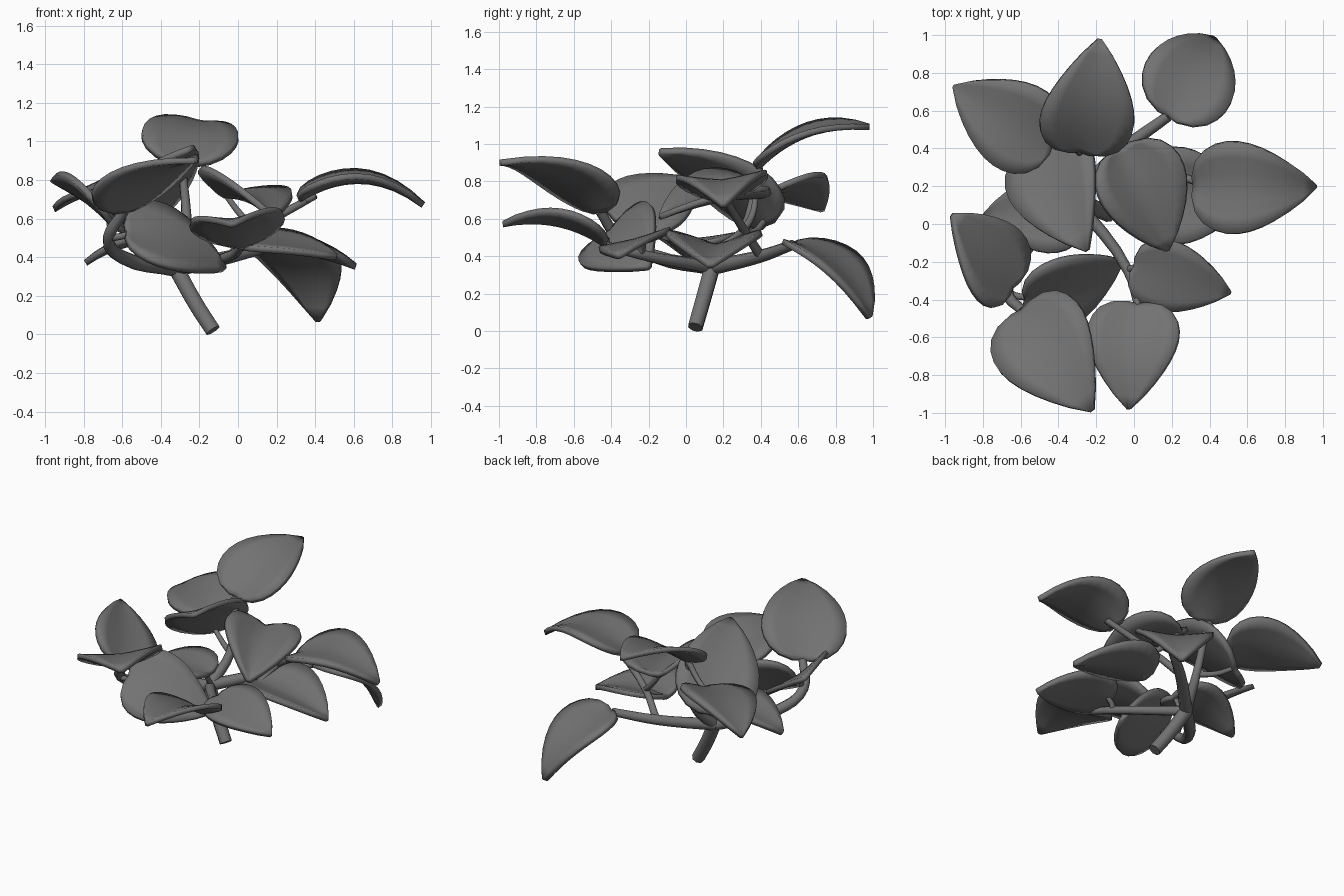
import bpy, bmesh, math
from mathutils import Vector

if "Cube" in bpy.data.objects:
    bpy.data.objects.remove(bpy.data.objects["Cube"])

joints = []  # points on the branches where leaf stalks can start
dark = bpy.data.materials.new("dark_grey")
dark.diffuse_color = (.17, .17, .17, 1)
dark.use_nodes = True
dark.node_tree.nodes["Principled BSDF"].inputs["Base Color"].default_value = dark.diffuse_color


def stem(name, pts, r0=.034, r1=.02):
    """Tapering round twig through the given points; returns its end."""
    cu = bpy.data.curves.new(name, 'CURVE')
    cu.dimensions = '3D'
    cu.bevel_depth = 1
    cu.bevel_resolution = 2
    cu.resolution_u = 4
    cu.use_fill_caps = True
    sp = cu.splines.new('BEZIER')
    sp.bezier_points.add(len(pts) - 1)
    for i, (bp, p) in enumerate(zip(sp.bezier_points, pts)):
        bp.co = p
        bp.radius = r0 + (r1 - r0) * i / (len(pts) - 1)
        bp.handle_left_type = bp.handle_right_type = 'AUTO'
    cu.materials.append(dark)
    ob = bpy.data.objects.new(name, cu)
    bpy.context.collection.objects.link(ob)
    joints.extend(Vector(p) for p in pts[1:])
    return pts[-1]


def leaf(name, base, tip, tilt=(0, 0), width=.49, arch=.06, fold=.03):
    """Ovate blade, arched along its length and folded along the midrib."""
    base, tip = Vector(base), Vector(tip)
    axis = tip - base
    along = axis.normalized()
    up = Vector((*tilt, 1))
    up = (up - along * up.dot(along)).normalized()
    side = up.cross(along)
    bm = bmesh.new()
    rows = []
    for i in range(12):
        t = (i / 11) ** 1.3
        w = max(.015, math.sin(math.pi * t ** .6)) ** .75
        w = max(w, .22 * (1 - 8 * t))
        row = []
        for j in range(7):
            v = j / 3 - 1
            lift = arch * 4 * t * (1 - t) + fold * w * abs(v) ** 1.3
            back = -.05 * abs(v) * w * (1 - t) ** 5
            row.append(bm.verts.new(base + axis * t + along * back
                                    + side * (v * w * width / 2) + up * lift))
        rows.append(row)
    for r, s in zip(rows, rows[1:]):
        for j in range(6):
            bm.faces.new((r[j], r[j + 1], s[j + 1], s[j]))
    bmesh.ops.recalc_face_normals(bm, faces=bm.faces)
    me = bpy.data.meshes.new(name)
    bm.to_mesh(me)
    bm.free()
    me.materials.append(dark)
    ob = bpy.data.objects.new(name, me)
    bpy.context.collection.objects.link(ob)
    m = ob.modifiers.new("thickness", 'SOLIDIFY')
    m.thickness = .032
    m.offset = 0
    bpy.context.view_layer.objects.active = ob
    ob.select_set(True)
    bpy.ops.object.shade_smooth_by_angle(angle=math.radians(50))
    ob.select_set(False)
    # stalk from the nearest branch joint
    start = min(joints, key=lambda p: (p - base).length)
    if (start - base).length > .03:
        mid = (start + base) / 2 + Vector((0, 0, -.01))
        keep = len(joints)
        stem(name + "_stalk", [start, mid, base + along * .03], .02, .016)
        del joints[keep:]


# trunk and branches
fork = stem("trunk", [(-.13, .05, .02), (-.22, .09, .16), (-.32, .14, .34)], .042, .044)
back = stem("back_branch", [fork, (-.05, .4, .4), (.18, .57, .46)], .042, .028)
left = stem("left_branch", [fork, (-.6, -.17, .4), (-.67, -.36, .5), (-.59, -.46, .64)], .042, .026)
right = stem("right_branch", [(-.05, .4, .4), (.1, .31, .54), (.4, .2, .72)], .026)
front = stem("front_branch", [fork, (-.03, -.25, .41), (.02, -.43, .46)])
top = stem("top_branch", [fork, (-.27, .3, .52), (-.29, .39, .88)], .038)

# leaves at the branch ends
leaf("back_droop_leaf", back, (.42, .98, .07), (.4, .6), width=.5, arch=.09)
leaf("front_left_leaf", left, (-.22, -.99, .9), (-.4, .35), width=.55, arch=.075)
leaf("right_top_leaf", (.32, .2, .7), (.96, .2, .67), (0, -.06), arch=.11, fold=.04)
leaf("front_leaf", front, (-.03, -.98, .57), (-.12, 0), fold=.05)
leaf("back_top_leaf", top, (-.18, .98, 1.09), (.1, -.3), width=.5, arch=.075)

# leaves along the branches
leaf("back_left_leaf", (-.43, .42, .73), (-.95, .73, .65), (0, -.25))
leaf("centre_leaf", (-.07, .4, .72), (.18, -.14, .61), (.2, .1), fold=.1, arch=.03)
leaf("centre_left_leaf", (-.48, .44, .57), (-.25, -.14, .96), (-.65, .45), width=.54)
leaf("left_top_leaf", (-.65, -.34, .57), (-.96, .05, .8), (.6, .25), width=.47, arch=.02)
leaf("right_low_leaf", (.03, .16, .45), (.61, .13, .35), width=.51, arch=.03, fold=.08)
leaf("front_right_leaf", (0, -.22, .48), (.51, -.36, .4), (.1, -.3), width=.39, arch=.03, fold=.01)
leaf("front_low_leaf", (-.58, -.4, .53), (-.07, -.2, .34), (.5, -.85), arch=.04)
leaf("left_low_leaf", (-.27, .06, .46), (-.79, .05, .37), width=.42)
